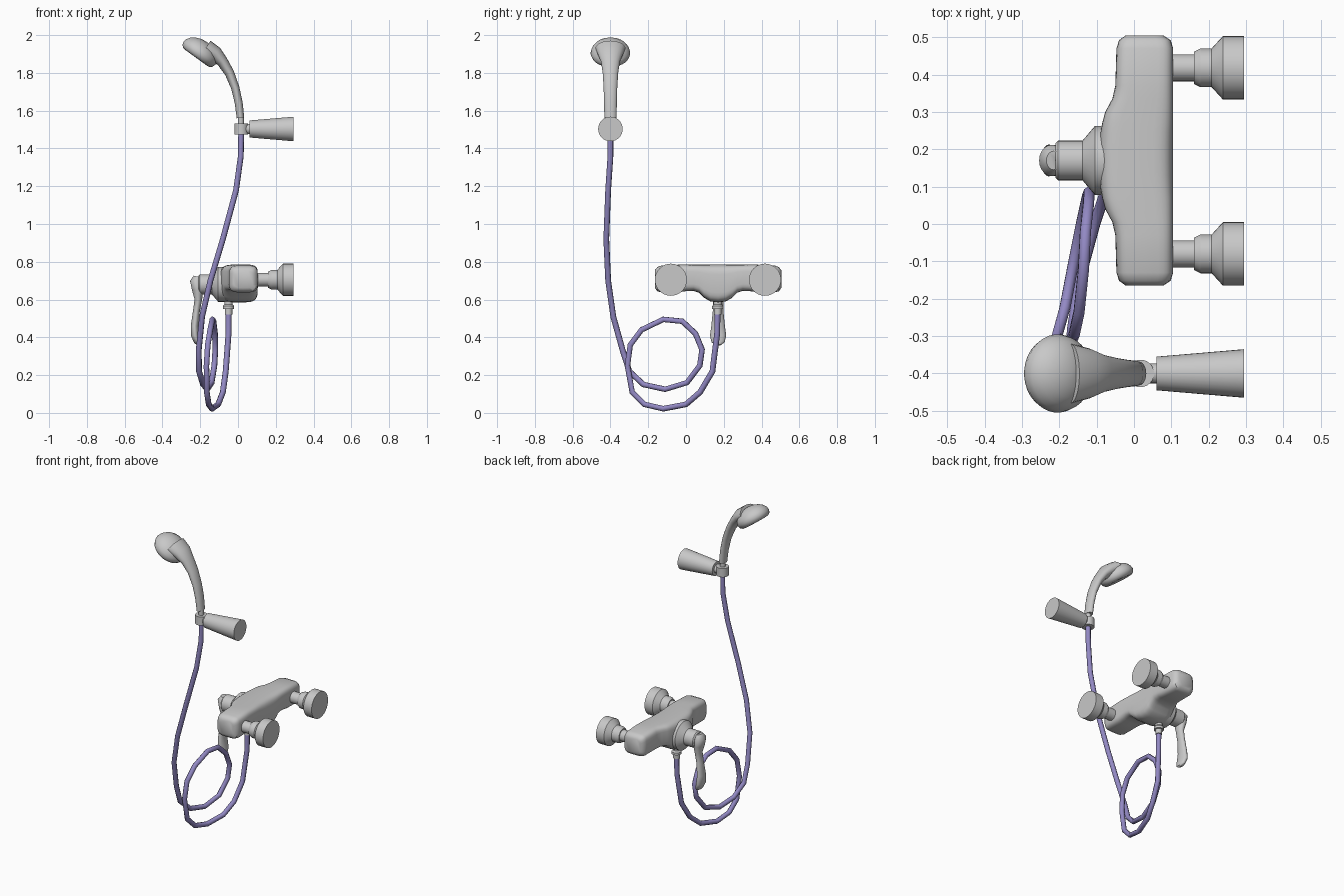
import bpy, bmesh, math
from mathutils import Vector

if "Cube" in bpy.data.objects:
    bpy.data.objects.remove(bpy.data.objects["Cube"], do_unlink=True)


def material(name, rgb):
    mat = bpy.data.materials.new(name)
    mat.use_nodes = True
    mat.diffuse_color = (*rgb, 1)
    mat.node_tree.nodes["Principled BSDF"].inputs["Base Color"].default_value = (*rgb, 1)
    return mat


METAL = material("light grey metal", (0.58, 0.58, 0.58))
HOSE = material("violet hose", (0.29, 0.25, 0.55))


def smooth(ob, angle):
    bpy.ops.object.select_all(action="DESELECT")
    ob.select_set(True)
    bpy.context.view_layer.objects.active = ob
    bpy.ops.object.shade_smooth_by_angle(angle=math.radians(angle))


def loft(name, rings, angle=35):
    """Skin a list of equal point rings and cap both ends."""
    bm = bmesh.new()
    loops = [[bm.verts.new(p) for p in ring] for ring in rings]
    n = len(loops[0])
    for a, b in zip(loops, loops[1:]):
        for i in range(n):
            j = (i + 1) % n
            bm.faces.new((a[i], a[j], b[j], b[i]))
    bm.faces.new(loops[0])
    bm.faces.new(loops[-1])
    bmesh.ops.recalc_face_normals(bm, faces=bm.faces)
    mesh = bpy.data.meshes.new(name)
    bm.to_mesh(mesh)
    bm.free()
    mesh.materials.append(METAL)
    ob = bpy.data.objects.new(name, mesh)
    bpy.context.collection.objects.link(ob)
    smooth(ob, angle)
    return ob


def ellipse(center, u, v, n):
    return [center + u * math.cos(k * math.tau / n) + v * math.sin(k * math.tau / n)
            for k in range(n)]


def lathe(name, origin, axis, profile, n=32, angle=35):
    """Revolve (height, radius) pairs about an axis."""
    axis, origin = Vector(axis).normalized(), Vector(origin)
    u = axis.orthogonal().normalized()
    v = axis.cross(u)
    return loft(name, [ellipse(origin + axis * h, u * r, v * r, n) for h, r in profile], angle)


def sweep(name, y, stations, n=20):
    """Bent bar in the xz plane from (x, z, half thickness, half width)."""
    pts = [Vector((x, y, z)) for x, z, _, _ in stations]
    side = Vector((0, 1, 0))
    rings = []
    for i, (_, _, thick, wide) in enumerate(stations):
        t = (pts[min(i + 1, len(pts) - 1)] - pts[max(i - 1, 0)]).normalized()
        rings.append(ellipse(pts[i], t.cross(side) * thick, side * wide, n))
    return loft(name, rings, 50)


MID, AXIS_Z, HEAD_Y, REST_Z = 0.17, 0.705, -0.4, 1.503


# Mixer body: rounded sections along y (offset, front x, back x, bottom z, top z)
def body_ring(d, x0, x1, z0, z1, n=32):
    ring = []
    for k in range(n):
        c, s = math.cos(k * math.tau / n), math.sin(k * math.tau / n)
        ring.append(Vector(((x0 + x1) / 2 + (x1 - x0) / 2 * math.copysign(abs(c) ** 0.45, c),
                            MID + d,
                            (z0 + z1) / 2 + (z1 - z0) / 2 * math.copysign(abs(s) ** 0.45, s))))
    return ring


half = [(0, -0.095, 0.105, 0.585, 0.785), (0.04, -0.094, 0.105, 0.59, 0.785),
        (0.075, -0.09, 0.105, 0.61, 0.785), (0.1, -0.085, 0.105, 0.636, 0.785),
        (0.13, -0.077, 0.105, 0.646, 0.785), (0.165, -0.058, 0.105, 0.645, 0.785),
        (0.2, -0.05, 0.105, 0.64, 0.785), (0.3, -0.047, 0.105, 0.638, 0.78),
        (0.322, -0.04, 0.098, 0.644, 0.772), (0.335, -0.022, 0.078, 0.662, 0.755)]
stations = [(-s[0], *s[1:]) for s in reversed(half[1:])] + half
loft("mixer_body", [body_ring(*s) for s in stations], 40)

# Wall connectors
for name, y in (("left_rear", 0.418), ("left_front", -0.08)):
    lathe(name + "_wall_connector", (0, y, AXIS_Z), (1, 0, 0),
          [(0.09, 0.036), (0.16, 0.036), (0.16, 0.043), (0.178, 0.052), (0.208, 0.052),
           (0.238, 0.085), (0.295, 0.085)], angle=25)

# Lever handle and its collar
lathe("lever_collar", (0, MID, 0.68), (-1, 0, 0),
      [(0.05, 0.092), (0.105, 0.092), (0.138, 0.053), (0.203, 0.053), (0.21, 0.046)], angle=25)
sweep("lever", MID, [(-0.215, 0.722, 0.02, 0.025), (-0.22, 0.70, 0.034, 0.042),
                     (-0.213, 0.65, 0.03, 0.042), (-0.21, 0.6, 0.02, 0.028),
                     (-0.22, 0.54, 0.018, 0.028), (-0.23, 0.46, 0.02, 0.036),
                     (-0.228, 0.41, 0.021, 0.043), (-0.215, 0.375, 0.017, 0.035),
                     (-0.204, 0.36, 0.006, 0.015)])

# Hose outlet under the body
lathe("hose_outlet", (-0.05, 0.168, 0), (0, 0, 1),
      [(0.52, 0.02), (0.55, 0.02), (0.55, 0.03), (0.565, 0.03), (0.575, 0.022), (0.62, 0.022)],
      n=16)

# Flexible hose with one loop
path = [(-0.05, 0.167, 0.56), (-0.05, 0.165, 0.42), (-0.065, 0.14, 0.22), (-0.08, 0.075, 0.11),
        (-0.105, 0, 0.045), (-0.138, -0.12, 0.022), (-0.155, -0.22, 0.045), (-0.165, -0.285, 0.11),
        (-0.167, -0.31, 0.25), (-0.16, -0.295, 0.36), (-0.147, -0.235, 0.44),
        (-0.135, -0.12, 0.495), (-0.13, -0.02, 0.485), (-0.122, 0.05, 0.42),
        (-0.12, 0.085, 0.335), (-0.125, 0.073, 0.25), (-0.14, 0.005, 0.16),
        (-0.163, -0.11, 0.125), (-0.185, -0.225, 0.15), (-0.206, -0.3, 0.22),
        (-0.208, -0.335, 0.33), (-0.19, -0.385, 0.51), (-0.146, -0.412, 0.7),
        (-0.08, -0.422, 0.92), (-0.01, -0.412, 1.18), (0.015, HEAD_Y, 1.36),
        (0.017, HEAD_Y, 1.5)]
curve = bpy.data.curves.new("hose", "CURVE")
curve.dimensions = "3D"
curve.bevel_depth = 0.0155
curve.bevel_resolution = 2
curve.use_fill_caps = True
spline = curve.splines.new("POLY")
spline.points.add(len(path) - 1)
for point, co in zip(spline.points, path):
    point.co = (*co, 1)
curve.materials.append(HOSE)
hose = bpy.data.objects.new("hose", curve)
bpy.context.collection.objects.link(hose)
bpy.ops.object.select_all(action="DESELECT")
hose.select_set(True)
bpy.context.view_layer.objects.active = hose
bpy.ops.object.convert(target="MESH")
smooth(bpy.context.view_layer.objects.active, 50)

# Wall rest: tapered arm, neck and clip
lathe("rest_arm", (0, HEAD_Y, REST_Z), (1, 0, 0), [(0.06, 0.045), (0.295, 0.065)])
lathe("rest_neck", (0, HEAD_Y, REST_Z), (1, 0, 0), [(0.03, 0.027), (0.065, 0.027)], n=16)
lathe("rest_clip", (0.017, HEAD_Y, REST_Z), (0, 0, 1), [(-0.028, 0.037), (0.028, 0.037)], n=20)
lathe("handle_stem", (0.015, HEAD_Y, 0), (0, 0, 1), [(1.5, 0.016), (1.575, 0.016)], n=16)

# Hand shower: curved handle flowing into a domed head
sweep("shower_handle", HEAD_Y, [(0.013, 1.562, 0.02, 0.032), (0.004, 1.64, 0.021, 0.034),
                                (-0.014, 1.72, 0.022, 0.036), (-0.045, 1.80, 0.025, 0.041),
                                (-0.083, 1.86, 0.03, 0.05), (-0.12, 1.9, 0.041, 0.067),
                                (-0.17, 1.93, 0.047, 0.08)])
lathe("shower_head", (-0.222, HEAD_Y, 1.88), (0.59, 0, 0.81),
      [(0.002, 0.02), (0, 0.07), (0.002, 0.086), (0.012, 0.098), (0.03, 0.105), (0.05, 0.1),
       (0.07, 0.086), (0.086, 0.064), (0.097, 0.036), (0.101, 0.008)], angle=45)
